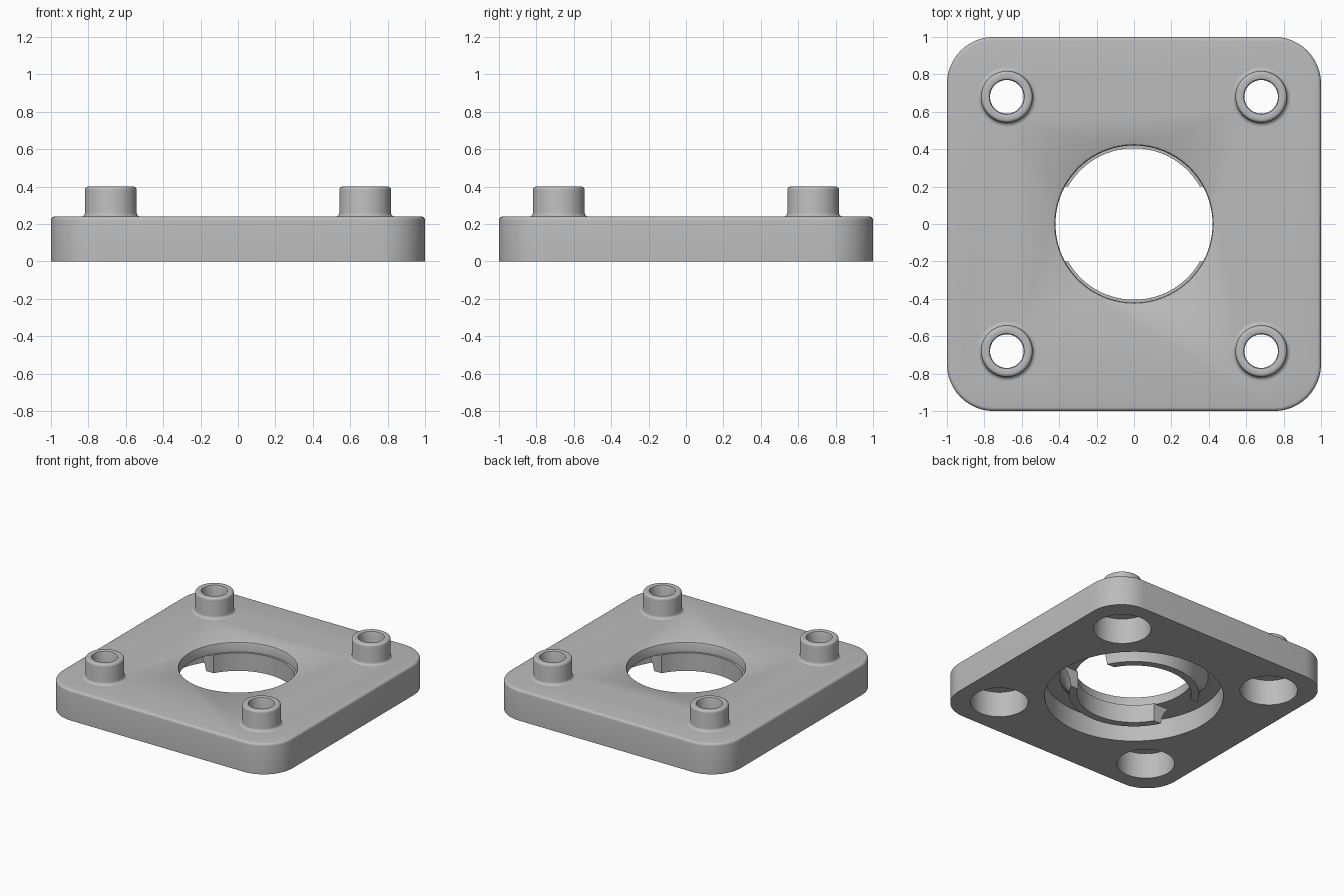
import bpy, bmesh
from math import sin, cos, asin, pi, radians

if "Cube" in bpy.data.objects:
    bpy.data.objects.remove(bpy.data.objects["Cube"])

grey = bpy.data.materials.new("plain grey")
grey.use_nodes = True
grey.diffuse_color = (0.5, 0.5, 0.5, 1)
grey.node_tree.nodes["Principled BSDF"].inputs["Base Color"].default_value = (0.5, 0.5, 0.5, 1)


def make_object(name, bm):
    bmesh.ops.recalc_face_normals(bm, faces=bm.faces)
    mesh = bpy.data.meshes.new(name)
    bm.to_mesh(mesh)
    bm.free()
    mesh.materials.append(grey)
    obj = bpy.data.objects.new(name, mesh)
    bpy.context.collection.objects.link(obj)
    return obj


def smooth(obj):
    bpy.ops.object.select_all(action="DESELECT")
    obj.select_set(True)
    bpy.context.view_layer.objects.active = obj
    bpy.ops.object.shade_smooth_by_angle(angle=radians(35))


def bridge(bm, a, b, closed=True):
    n = len(a)
    for i in range(n if closed else n - 1):
        j = (i + 1) % n
        bm.faces.new((a[i], a[j], b[j], b[i]))


def lathe(name, profile, x=0, y=0, steps=64, ring=False):
    """Spin (radius, z) points; ring joins last to first, otherwise the ends are capped."""
    bm = bmesh.new()
    loops = [[bm.verts.new((x + r * cos(2 * pi * i / steps), y + r * sin(2 * pi * i / steps), z))
              for i in range(steps)] for r, z in profile]
    for a, b in zip(loops, loops[1:]):
        bridge(bm, a, b)
    if ring:
        bridge(bm, loops[-1], loops[0])
    else:
        bm.faces.new(loops[0])
        bm.faces.new(loops[-1])
    return make_object(name, bm)


def rounded_corner(r, centre, height, start, end, steps=4):
    """Quarter-round points for a lathe profile."""
    return [(centre + r * cos(start + (end - start) * i / steps),
             height + r * sin(start + (end - start) * i / steps)) for i in range(steps + 1)]


# Square plate with rounded corners and a softened top edge
CORNER, TOP, SOFT = 0.25, 0.24, 0.02
bm = bmesh.new()
loops = []
for radius, z in [(CORNER, 0)] + rounded_corner(SOFT, CORNER - SOFT, TOP - SOFT, 0, pi / 2):
    loop = []
    for q, (sx, sy) in enumerate([(1, 1), (-1, 1), (-1, -1), (1, -1)]):
        for i in range(13):
            a = q * pi / 2 + i * pi / 24
            loop.append(bm.verts.new((sx * (1 - CORNER) + radius * cos(a),
                                      sy * (1 - CORNER) + radius * sin(a), z)))
    loops.append(loop)
for a, b in zip(loops, loops[1:]):
    bridge(bm, a, b)
bm.faces.new(loops[0])
bm.faces.new(loops[-1])
plate = make_object("plate", bm)

# Central opening with a wide recess underneath, and counterbores under the bosses
SEAT, HOLE, POST = 0.16, 0.42, 0.68
corners = [(sx * POST, sy * POST) for sx in (-1, 1) for sy in (-1, 1)]
cutters = [lathe("centre_cutter", [(0.635, -0.1), (0.635, SEAT), (HOLE, SEAT), (HOLE, 0.226),
                                   (0.424, 0.235), (0.434, 0.241), (0.434, 0.3)], steps=96)]
for x, y in corners:
    cutters.append(lathe("counterbore_cutter", [(0.205, -0.1), (0.205, 0.2), (0.12, 0.2), (0.12, 0.3)],
                         x, y, 48))
for cutter in cutters:
    mod = plate.modifiers.new("cut", "BOOLEAN")
    mod.operation, mod.solver, mod.object = "DIFFERENCE", "EXACT", cutter
    bpy.ops.object.select_all(action="DESELECT")
    bpy.context.view_layer.objects.active = plate
    plate.select_set(True)
    bpy.ops.object.modifier_apply(modifier=mod.name)
for cutter in cutters:
    bpy.data.objects.remove(cutter)
smooth(plate)

# Hollow bosses with a rounded rim and a filleted foot
foot = rounded_corner(0.02, 0.158, 0.26, pi, 1.5 * pi)
rim = rounded_corner(0.018, 0.12, 0.382, pi / 2, 0)
boss_profile = [(0.09, 0.2), (0.09, 0.388), (0.094, 0.397), (0.102, 0.4)] + rim + foot + [(0.12, 0.2)]
for i, (x, y) in enumerate(corners):
    smooth(lathe(f"boss_{i + 1}", boss_profile, x, y, 48, ring=True))

# Two curved locking tabs under the opening, with ends cut square to the y axis
tab_profile = [(0.405, 0.02), (0.462, 0.02), (0.475, 0.08), (0.495, 0.125), (0.53, 0.162), (0.405, 0.162)]
for name, side in (("back_tab", 1), ("front_tab", -1)):
    bm = bmesh.new()
    sections = []
    for i in range(41):
        section = []
        for r, z in tab_profile:
            start = asin(0.2 / r)
            a = start + (pi - 2 * start) * i / 40
            section.append(bm.verts.new((r * cos(a), side * r * sin(a), z)))
        sections.append(section)
    for a, b in zip(sections, sections[1:]):
        bridge(bm, a, b)
    bm.faces.new(sections[0])
    bm.faces.new(sections[-1])
    smooth(make_object(name, bm))
